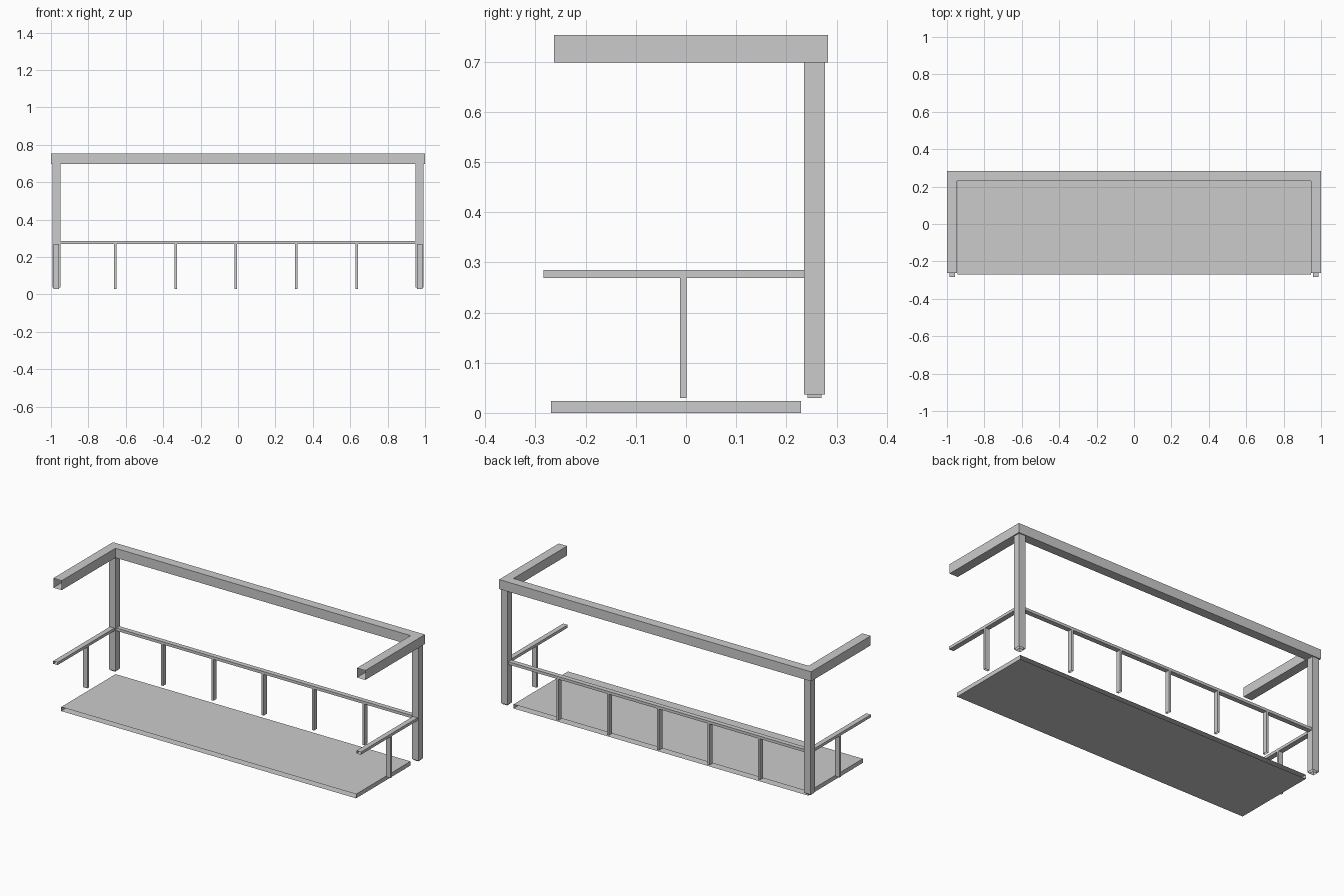
import bpy
import bmesh
from mathutils import Vector

cube = bpy.data.objects.get("Cube")
if cube:
    bpy.data.objects.remove(cube, do_unlink=True)

grey = bpy.data.materials.new("light grey")
grey.use_nodes = True
colour = (0.6, 0.6, 0.6, 1)
grey.diffuse_color = colour
grey.node_tree.nodes["Principled BSDF"].inputs["Base Color"].default_value = colour


def bar(name, x, y, z, open_axis=None):
    """Box spanning the given ranges; both ends along open_axis are left open."""
    bm = bmesh.new()
    bmesh.ops.create_cube(bm, size=1)
    for v in bm.verts:
        v.co = Vector([(r[0] + r[1]) / 2 + c * (r[1] - r[0])
                       for r, c in zip((x, y, z), v.co)])
    bm.normal_update()
    if open_axis is not None:
        ends = [f for f in bm.faces if abs(f.normal[open_axis]) > 0.9]
        bmesh.ops.delete(bm, geom=ends, context='FACES_ONLY')
    mesh = bpy.data.meshes.new(name)
    bm.to_mesh(mesh)
    bm.free()
    mesh.materials.append(grey)
    obj = bpy.data.objects.new(name, mesh)
    bpy.context.collection.objects.link(obj)
    return obj


X, Y, Z = range(3)
under_rail = (0.03, 0.269)
rail_height = (0.269, 0.285)
beam_height = (0.698, 0.753)

# Floor slab and the back run of beam and rail
bar("floor", (-0.945, 0.945), (-0.269, 0.229), (0, 0.024), Y)
bar("back_beam", (-1, 1), (0.229, 0.283), beam_height)
bar("back_rail", (-0.951, 0.951), (0.242, 0.27), rail_height, X)

# Posts, top arms and side railings on both ends
for side, s in (("left", 1), ("right", -1)):
    def span(a, b):
        return sorted((s * a, s * b))
    bar(side + "_post", span(0.95, 0.993), (0.235, 0.277), (0.037, 0.698), Z)
    bar(side + "_top_arm", span(0.946, 1), (-0.263, 0.229), beam_height, Y)
    bar(side + "_side_rail", span(0.957, 0.986), (-0.284, 0.235), rail_height, Y)
    bar(side + "_side_baluster", span(0.957, 0.986), (-0.012, 0.001), under_rail, Z)
    bar(side + "_end_baluster", span(0.957, 0.986), (0.242, 0.27), under_rail, Z)

# Evenly spaced back balusters
for i in range(5):
    cx = -0.656 + 0.3225 * i
    bar(f"back_baluster_{i + 1}", (cx - 0.0065, cx + 0.0065), (0.242, 0.27), under_rail, Z)
